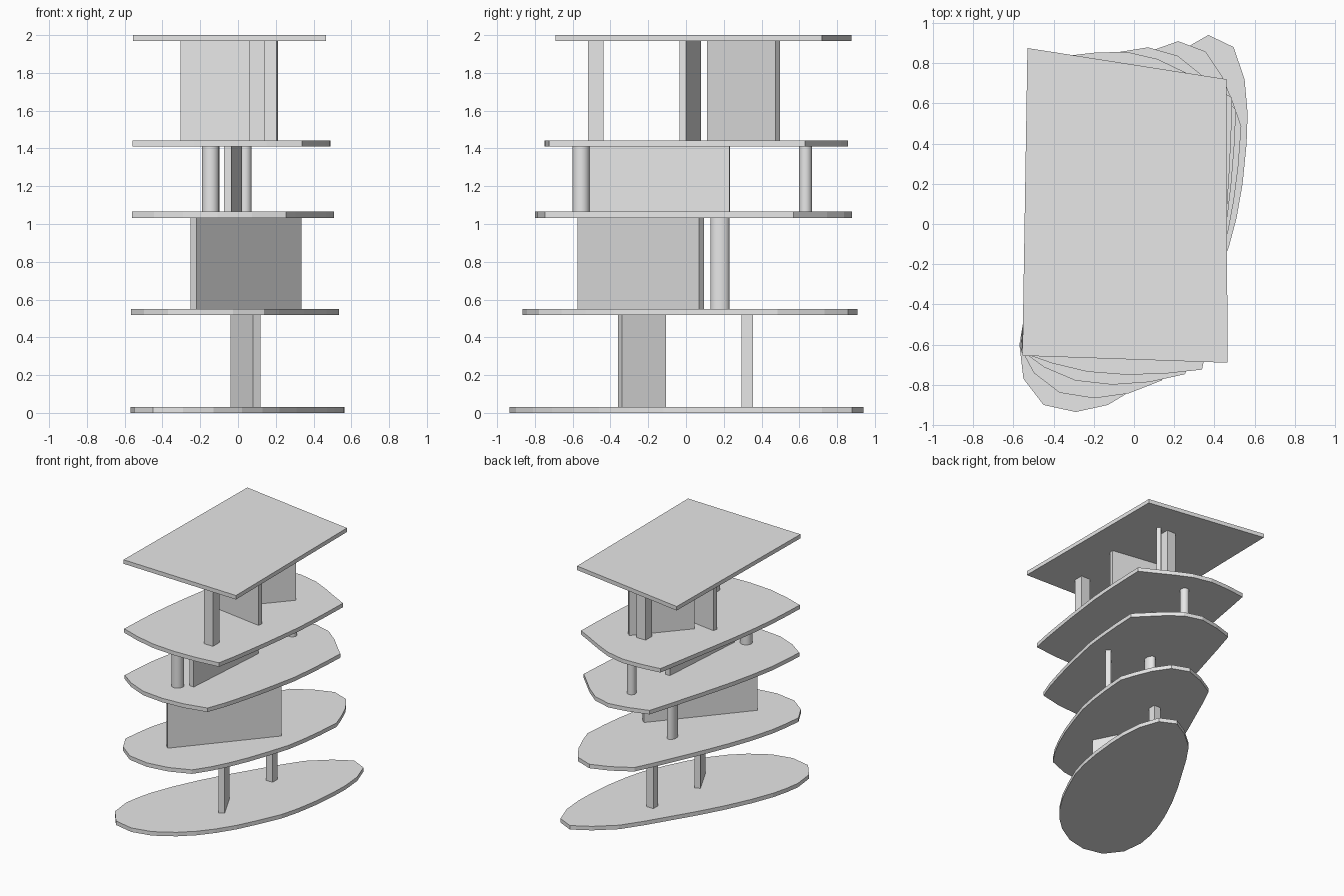
import bpy, bmesh, math
from mathutils import Vector

cube = bpy.data.objects.get("Cube")
if cube:
    bpy.data.objects.remove(cube, do_unlink=True)

grey = bpy.data.materials.new("plain grey")
grey.use_nodes = True
grey.diffuse_color = (0.8, 0.8, 0.8, 1)
grey.node_tree.nodes["Principled BSDF"].inputs["Base Color"].default_value = grey.diffuse_color


def prism(name, outline, z0, z1):
    """Extrude a flat counter-clockwise outline from z0 to z1."""
    bm = bmesh.new()
    face = bm.faces.new([bm.verts.new((x, y, z0)) for x, y in outline])
    top = bmesh.ops.extrude_face_region(bm, geom=[face])
    moved = [v for v in top["geom"] if isinstance(v, bmesh.types.BMVert)]
    bmesh.ops.translate(bm, vec=(0, 0, z1 - z0), verts=moved)
    bmesh.ops.recalc_face_normals(bm, faces=bm.faces)
    mesh = bpy.data.meshes.new(name)
    bm.to_mesh(mesh)
    bm.free()
    mesh.materials.append(grey)
    obj = bpy.data.objects.new(name, mesh)
    bpy.context.collection.objects.link(obj)
    return obj


def wall(name, start, end, thick, z0, z1):
    """Straight wall; start to end is its right-hand face."""
    a, b = Vector(start), Vector(end)
    d = (b - a).normalized()
    n = Vector((-d.y, d.x)) * thick
    return prism(name, [a, b, b + n, a + n], z0, z1)


def pillar(name, x, y, size, z0, z1):
    h = size / 2
    return prism(name, [(x - h, y - h), (x + h, y - h), (x + h, y + h), (x - h, y + h)], z0, z1)


def round_column(name, x, y, rx, ry, z0, z1, sides=20):
    angles = [math.tau * i / sides for i in range(sides)]
    obj = prism(name, [(x + rx * math.cos(t), y + ry * math.sin(t)) for t in angles], z0, z1)
    for p in obj.data.polygons:
        p.use_smooth = abs(p.normal.z) < 0.5
    for e in obj.data.edges:
        a, b = (obj.data.vertices[i].co.z for i in e.vertices)
        e.use_edge_sharp = abs(a - b) < 0.01
    return obj


# Floor outlines blend from an oval at the base to a four-cornered roof
corners = [(0.46, 0.72), (-0.53, 0.875), (-0.555, -0.655), (0.465, -0.69)]
oval_sides = [
    [(.56, .40), (.565, .55), (.55, .72), (.495, .88), (.37, .94), (.23, .86)],
    [(.08, .73), (-.03, .57), (-.14, .39), (-.25, .21), (-.36, .01), (-.45, -.18),
     (-.52, -.36), (-.55, -.48)],
    [(-.57, -.6), (-.55, -.77), (-.45, -.9), (-.29, -.935), (-.13, -.9)],
    [(.02, -.81), (.13, -.71), (.22, -.6), (.31, -.46), (.39, -.3), (.47, -.12),
     (.51, .03), (.54, .2)],
]
pairs = []
for i, side in enumerate(oval_sides):
    a, b = Vector(corners[i]), Vector(corners[(i + 1) % 4])
    pairs += [(Vector(p), a.lerp(b, k / len(side))) for k, p in enumerate(side)]

slab = 0.032
levels = [0, 0.519, 1.033, 1.409, 2 - slab]
names = ["base_slab", "second_slab", "third_slab", "fourth_slab", "roof_slab"]
for name, z in zip(names, levels):
    prism(name, [p.lerp(q, z / levels[-1]) for p, q in pairs], z, z + slab)

storeys = [(lo + slab, hi) for lo, hi in zip(levels, levels[1:])]

# First storey
wall("first_storey_wall", (.12, -.34), (.0, -.105), .045, *storeys[0])
pillar("first_storey_pillar", .07, .325, .06, *storeys[0])

# Second storey
wall("second_storey_wall", (-.22, -.575), (.335, .07), .04, *storeys[1])
round_column("second_storey_column", -.005, .18, .035, .05, *storeys[1])

# Third storey
wall("third_storey_wall", (-.035, -.51), (.02, .23), .04, *storeys[2])
round_column("third_storey_front_column", -.145, -.555, .046, .046, *storeys[2])
round_column("third_storey_back_column", .038, .633, .034, .034, *storeys[2])

# Fourth storey
wall("fourth_storey_cross_wall", (-.305, .045), (.205, -.035), .036, *storeys[3])
wall("fourth_storey_back_wall", (-.14, .11), (.18, .475), .035, *storeys[3])
pillar("fourth_storey_front_pillar", .102, -.478, .08, *storeys[3])
pillar("fourth_storey_back_pillar", .05, .455, .08, *storeys[3])
